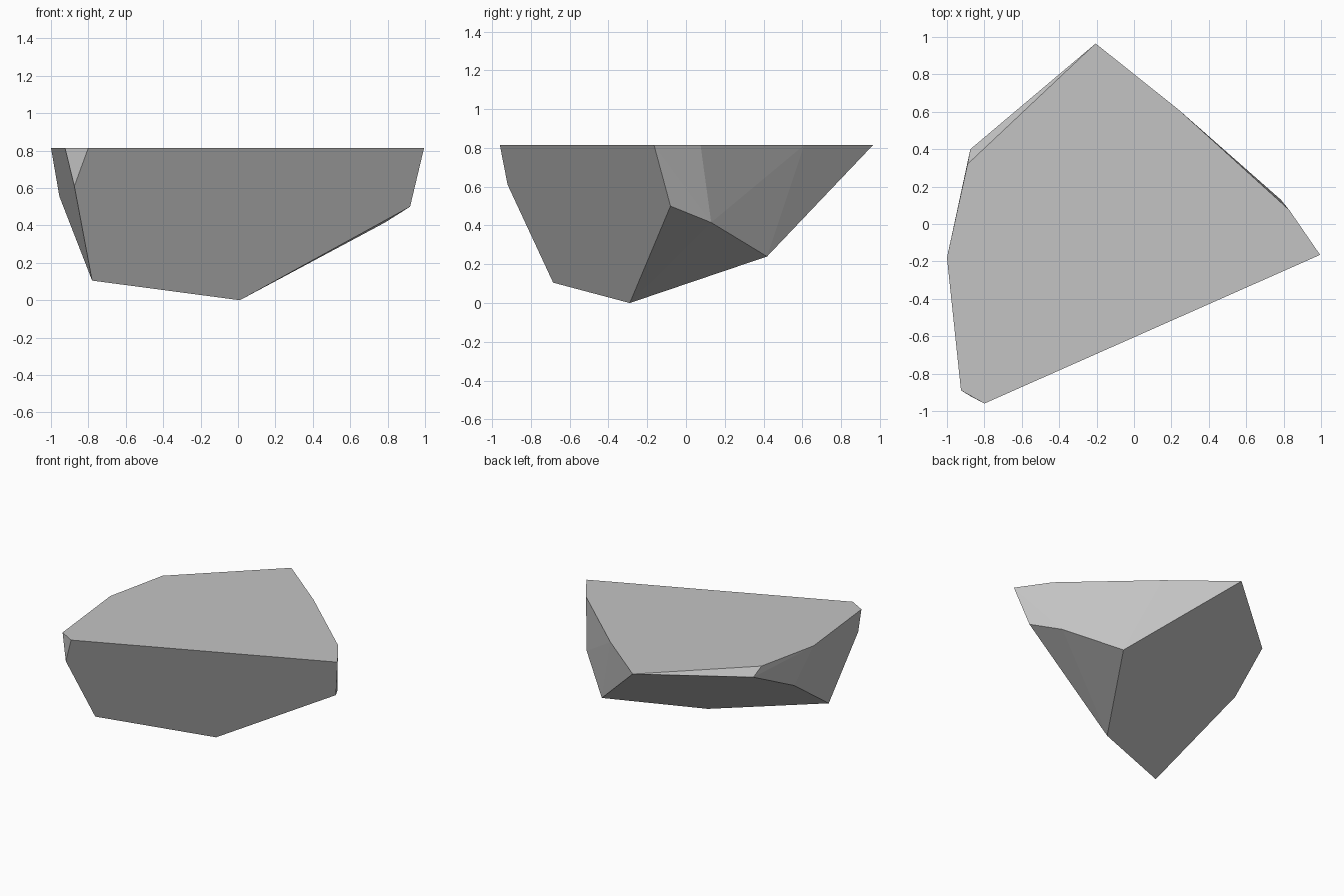
import bpy
import bmesh
import math

cube = bpy.data.objects.get("Cube")
if cube:
    bpy.data.objects.remove(cube, do_unlink=True)

# Stone colour
stone = bpy.data.materials.new("stone_grey")
stone.use_nodes = True
colour = (0.55, 0.55, 0.55, 1)
stone.diffuse_color = colour
stone.node_tree.nodes["Principled BSDF"].inputs["Base Color"].default_value = colour

# Flat top outline
TOP = 0.815
rim = [(-0.925, -0.89), (-0.80, -0.96), (0.995, -0.165), (0.83, 0.075),
       (0.24, 0.61), (-0.205, 0.965), (-0.89, 0.32), (-1.0, -0.18)]

# Chipped corners of the underside
corners = [(-0.875, -0.92, 0.61), (-0.78, -0.685, 0.105), (0.01, -0.29, 0),
           (0.92, -0.08, 0.50), (0.785, 0.13, 0.415), (0.45, 0.418, 0.24),
           (-0.875, 0.40, 0.753), (-0.955, 0, 0.555)]

# Faceted rock: hull around the corners, with coplanar triangles merged
bm = bmesh.new()
for point in [(x, y, TOP) for x, y in rim] + corners:
    bm.verts.new(point)
bmesh.ops.convex_hull(bm, input=bm.verts[:])
bmesh.ops.dissolve_limit(bm, angle_limit=math.radians(2.5),
                         verts=bm.verts[:], edges=bm.edges[:])
bmesh.ops.recalc_face_normals(bm, faces=bm.faces[:])
mesh = bpy.data.meshes.new("rock")
bm.to_mesh(mesh)
bm.free()
mesh.materials.append(stone)
rock = bpy.data.objects.new("rock", mesh)
bpy.context.collection.objects.link(rock)
